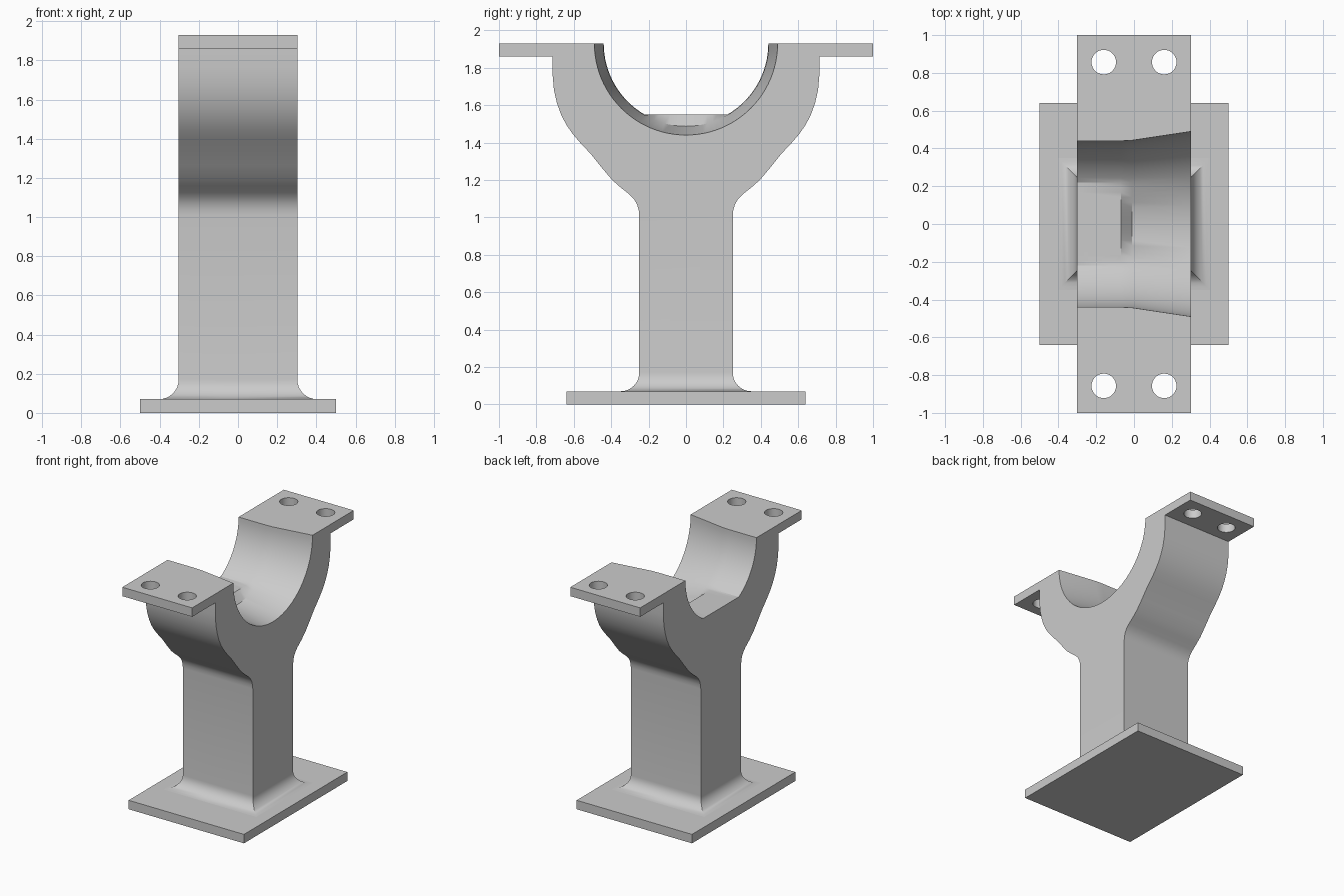
import bpy, bmesh, math

if "Cube" in bpy.data.objects:
    bpy.data.objects.remove(bpy.data.objects["Cube"])

gray = bpy.data.materials.new("light gray")
gray.diffuse_color = (0.6, 0.6, 0.6, 1)
gray.use_nodes = True
gray.node_tree.nodes["Principled BSDF"].inputs["Base Color"].default_value = gray.diffuse_color

HALF_X, TOP, FLANGE_Z, FLOOR = 0.303, 1.93, 1.86, 1.549


def make_object(name, bm):
    bmesh.ops.recalc_face_normals(bm, faces=bm.faces)
    mesh = bpy.data.meshes.new(name)
    bm.to_mesh(mesh)
    bm.free()
    mesh.materials.append(gray)
    ob = bpy.data.objects.new(name, mesh)
    bpy.context.collection.objects.link(ob)
    return ob


# outer side of the yoke and stem (y, z), top to bottom; mirrored in y
side = [(1.0, TOP), (1.0, FLANGE_Z), (0.713, FLANGE_Z), (0.713, 1.76), (0.706, 1.68),
        (0.69, 1.61), (0.668, 1.55), (0.64, 1.495), (0.605, 1.445), (0.565, 1.398),
        (0.51, 1.34), (0.45, 1.265), (0.395, 1.2), (0.35, 1.16), (0.305, 1.125),
        (0.28, 1.1), (0.262, 1.07), (0.253, 1.04), (0.25, 1.01), (0.25, 0.17)]


def section(radius, has_floor):
    pts = []
    for i in range(49):
        a = math.pi * i / 48
        z = TOP - radius * math.sin(a)
        pts.append((radius * math.cos(a), max(z, FLOOR) if has_floor else z))
    return pts + [(-y, z) for y, z in side] + side[::-1]


# yoke and stem: sections lofted along x, with floored bore then flared bore
bm = bmesh.new()
rings = []
for x, r, has_floor in [(-HALF_X, 0.44, True), (-0.07, 0.44, True),
                        (-0.01, 0.443, False), (HALF_X, 0.49, False)]:
    rings.append([bm.verts.new((x, y, z)) for y, z in section(r, has_floor)])
for a, b in zip(rings, rings[1:]):
    for i in range(len(a)):
        j = (i + 1) % len(a)
        bm.faces.new((a[i], a[j], b[j], b[i]))
bm.faces.new(rings[0])
bm.faces.new(rings[-1][::-1])

# flared foot: extrude the bottom faces along a quarter circle
R, N = 0.1, 8
foot = [f for f in bm.faces if all(abs(v.co.z - 0.17) < 1e-4 for v in f.verts)]
last = 0.0
for i in range(1, N + 2):
    a = min(i, N) * math.pi / 2 / N
    d = R * (1 - math.cos(a))
    z = 0.17 - R * math.sin(a) if i <= N else 0.03
    new = bmesh.ops.extrude_face_region(bm, geom=foot)["geom"]
    bmesh.ops.delete(bm, geom=foot, context='FACES')
    foot = [g for g in new if isinstance(g, bmesh.types.BMFace)]
    for v in [g for g in new if isinstance(g, bmesh.types.BMVert)]:
        v.co.x *= (HALF_X + d) / (HALF_X + last)
        v.co.y *= (0.25 + d) / (0.25 + last)
        v.co.z = z
    last = d

# rounded flange corners
corners = [e for e in bm.edges if all(abs(abs(v.co.y) - 1) < 1e-4 and
           abs(abs(v.co.x) - HALF_X) < 1e-4 for v in e.verts)
           and abs(e.verts[0].co.z - e.verts[1].co.z) > 0.01]
bmesh.ops.bevel(bm, geom=corners, offset=0.07, segments=6, profile=0.5, affect='EDGES')
yoke = make_object("yoke_and_stem", bm)

# bolt holes through the flanges
bm = bmesh.new()
for sx in (-1, 1):
    for sy in (-1, 1):
        new = bmesh.ops.create_cone(bm, cap_ends=True, segments=32, radius1=0.065,
                                    radius2=0.065, depth=0.3)["verts"]
        bmesh.ops.translate(bm, verts=new, vec=(0.16 * sx, 0.857 * sy, 1.895))
cutter = make_object("hole_cutter", bm)
cutter.hide_render = True
mod = yoke.modifiers.new("holes", 'BOOLEAN')
mod.operation, mod.solver, mod.object = 'DIFFERENCE', 'EXACT', cutter
bpy.context.view_layer.objects.active = yoke
bpy.ops.object.modifier_apply(modifier=mod.name)
bpy.data.objects.remove(cutter)

# base plate
bm = bmesh.new()
bmesh.ops.create_cube(bm, size=1)
for v in bm.verts:
    v.co = (v.co.x, v.co.y * 1.28, (v.co.z + 0.5) * 0.07)
make_object("base_plate", bm)

bpy.ops.object.select_all(action='DESELECT')
yoke.select_set(True)
bpy.context.view_layer.objects.active = yoke
bpy.ops.object.shade_smooth_by_angle(angle=math.radians(30))
